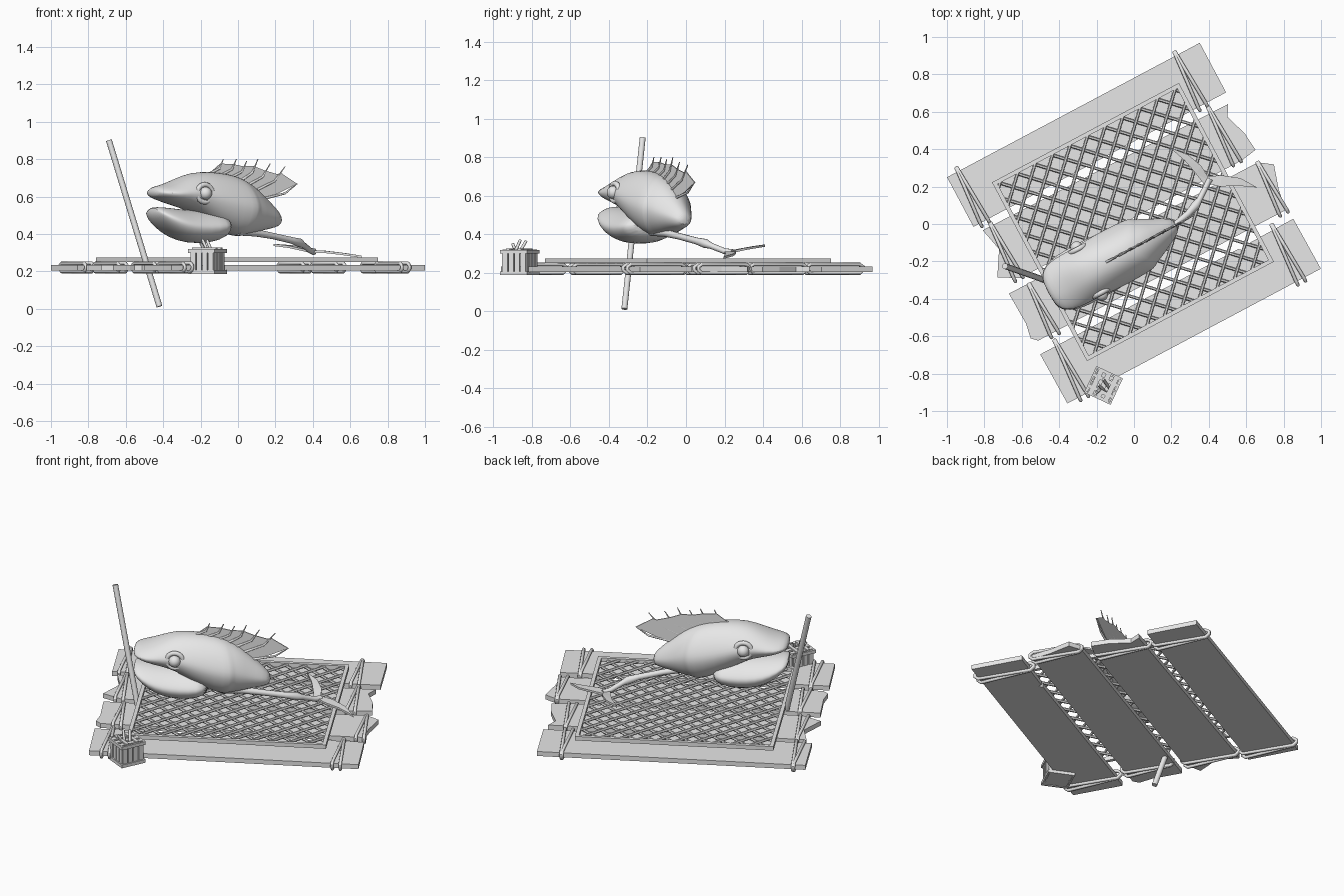
import bpy, bmesh, math, random
from mathutils import Vector, Matrix

random.seed(4)
if "Cube" in bpy.data.objects:
    bpy.data.objects.remove(bpy.data.objects["Cube"])

grey = bpy.data.materials.new("plain grey")
grey.use_nodes = True
grey.diffuse_color = (0.8, 0.8, 0.8, 1)
grey.node_tree.nodes["Principled BSDF"].inputs["Base Color"].default_value = (0.8, 0.8, 0.8, 1)

YAW = Matrix.Rotation(math.radians(28), 4, 'Z')
FISH_V = -0.11


def raft(u, v, z):
    """Raft axes (along plank, across planks, up) to world."""
    return YAW @ Vector((u, v, z))


def fish(x, z, side=0.0):
    """Point on the fish, measured along its profile."""
    return raft((x - 0.05) / 0.883, FISH_V + side, z)


def activate(ob):
    bpy.ops.object.select_all(action='DESELECT')
    ob.select_set(True)
    bpy.context.view_layer.objects.active = ob


def finish(name, bm, smooth=None, subdiv=0):
    bmesh.ops.recalc_face_normals(bm, faces=bm.faces[:])
    mesh = bpy.data.meshes.new(name)
    bm.to_mesh(mesh)
    bm.free()
    ob = bpy.data.objects.new(name, mesh)
    bpy.context.collection.objects.link(ob)
    mesh.materials.append(grey)
    if subdiv:
        ob.modifiers.new("subdivision", 'SUBSURF').levels = subdiv
    if smooth:
        activate(ob)
        bpy.ops.object.shade_smooth_by_angle(angle=math.radians(smooth))
    return ob


def plate(name, outline, depth):
    """Flat outline given thickness along the depth vector."""
    bm = bmesh.new()
    face = bm.faces.new([bm.verts.new(p) for p in outline])
    new = bmesh.ops.extrude_face_region(bm, geom=[face])["geom"]
    bmesh.ops.translate(bm, vec=depth, verts=[g for g in new if isinstance(g, bmesh.types.BMVert)])
    bmesh.ops.triangulate(bm, faces=[f for f in bm.faces if len(f.verts) > 4])
    return finish(name, bm)


def tubes(name, paths, radius, closed=False, taper=None, res=2):
    """Round rods along point paths, turned into a mesh."""
    cu = bpy.data.curves.new(name, 'CURVE')
    cu.dimensions = '3D'
    cu.bevel_depth, cu.bevel_resolution = radius, res
    cu.use_fill_caps = not closed
    for pts in paths:
        sp = cu.splines.new('POLY')
        sp.points.add(len(pts) - 1)
        for i, p in enumerate(pts):
            sp.points[i].co = (*p, 1)
            sp.points[i].radius = taper[i] if taper else 1
        sp.use_cyclic_u = closed
    ob = bpy.data.objects.new(name, cu)
    bpy.context.collection.objects.link(ob)
    cu.materials.append(grey)
    activate(ob)
    bpy.ops.object.convert(target='MESH')
    bpy.ops.object.shade_smooth_by_angle(angle=math.radians(50))
    return ob


def loft(name, stations, seg=24):
    """Fish skin through (u, top, bottom, half width, side bulge) sections."""
    bm = bmesh.new()
    rings = []
    for u, top, bot, hw, bulge in stations:
        ring = []
        for k in range(seg):
            a = math.tau * k / seg
            c, s = math.cos(a), math.sin(a)
            side = hw * math.copysign(abs(c) ** 0.85, c) * (1 - 0.25 * max(0, s))
            z = (top + bot) / 2 + (top - bot) / 2 * s
            ring.append(bm.verts.new(raft(u + bulge * c * c, FISH_V + side, z)))
        rings.append(ring)
    for a, b in zip(rings, rings[1:]):
        for k in range(seg):
            n = (k + 1) % seg
            bm.faces.new((a[k], a[n], b[n], b[k]))
    bm.faces.new(rings[0])
    bm.faces.new(rings[-1])
    return finish(name, bm, smooth=60, subdiv=1)


# Raft planks, the middle two with broken ends
planks = {
    "back_plank": [(-.765, .39), (.765, .39), (.765, .69), (-.765, .69)],
    "inner_back_plank": [(-.67, .03), (.67, .03), (.76, .045), (.75, .15), (.71, .27), (.745, .33),
                         (-.73, .35), (-.70, .22), (-.78, .09)],
    "inner_front_plank": [(-.745, -.31), (.75, -.315), (.77, -.2), (.81, -.07), (.74, -.02),
                          (-.765, -.015), (-.76, -.2), (-.775, -.28)],
    "front_plank": [(-.765, -.68), (.77, -.68), (.765, -.375), (.46, -.38), (.45, -.4), (.43, -.38), (-.77, -.38)],
}
for name, outline in planks.items():
    plate(name, [raft(u, v, 0.205) for u, v in outline], (0, 0, 0.028))

# Two rope loops round each plank end
for name, v0, v1, left, right in (("back", .37, .71, -.70, .62), ("inner_back", .025, .365, -.68, .64),
                                  ("inner_front", -.33, -.02, -.65, .735), ("front", -.70, -.35, -.67, .645)):
    loops = []
    for u in (left, right):
        for off, skew in ((-.012, .012), (.014, -.008)):
            ring = [(v0, .215), (v0 + .02, .198), (v1 - .02, .198), (v1, .215),
                    (v1, .23), (v1 - .02, .243), (v0 + .02, .243), (v0, .23)]
            loops.append([raft(u + off + (skew if v > (v0 + v1) / 2 else -skew), v, z) for v, z in ring])
    tubes(name + "_rope", loops, 0.0095, closed=True)

# Grating: square frame and two layers of diagonal bars
U, V0, V1 = 0.555, -0.518, 0.542
corners = [(-U, V0), (U, V0), (U, V1), (-U, V1)]
for i, (a, b) in enumerate(zip(corners, corners[1:] + corners[:1])):
    along_u = a[1] == b[1]
    w = Vector((0, .011)) if along_u else Vector((.011, 0))
    e = Vector((.011, 0)) if along_u else Vector((0, .011))
    p, q = Vector(a), Vector(b)
    if (q - p).dot(e) < 0:
        p, q = q, p
    quad = [p - e - w, q + e - w, q + e + w, p - e + w]
    plate("grating_frame_%d" % (i + 1), [raft(c.x, c.y, .25) for c in quad], (0, 0, .025))
for name, sign, z in (("grating_bars_one", 1, .264), ("grating_bars_two", -1, .256)):
    bars = []
    for k in range(-11, 12):
        c = k * 0.106
        lo = max(-U, min(sign * (V0 - c), sign * (V1 - c)))
        hi = min(U, max(sign * (V0 - c), sign * (V1 - c)))
        if hi - lo > 0.02:
            bars.append([raft(u, c + sign * u, z) for u in (lo, hi)])
    tubes(name, bars, 0.0085, res=1)

# Leaning pole
tubes("pole", [[(-.69, -.225, .9), (-.42, -.32, .012)]], 0.016, res=3)

# Fish: head and body, lower jaw
loft("fish_head", [(-.578, .64, .605, .06, 0), (-.555, .655, .59, .115, 0), (-.50, .665, .57, .145, 0),
                   (-.42, .70, .545, .15, 0), (-.34, .73, .52, .15, 0), (-.23, .735, .45, .16, 0),
                   (-.11, .72, .39, .158, .02), (-.055, .70, .385, .152, .05), (-.045, .695, .39, .135, .05),
                   (.02, .665, .40, .122, .02), (.09, .605, .42, .095, 0), (.16, .545, .432, .06, 0),
                   (.2, .50, .45, .03, 0)])
loft("lower_jaw", [(-.578, .54, .505, .07, 0), (-.555, .545, .46, .122, 0), (-.48, .54, .395, .155, 0),
                   (-.40, .53, .358, .162, 0), (-.30, .525, .346, .162, 0), (-.20, .525, .36, .162, 0),
                   (-.145, .50, .395, .135, 0)])

# Eyes in raised sockets
for name, side in (("right", -1), ("left", 1)):
    bm = bmesh.new()
    bmesh.ops.create_uvsphere(bm, u_segments=20, v_segments=12, radius=0.034,
                              matrix=Matrix.Translation(raft(-.33, FISH_V + side * .142, .617)))
    finish(name + "_eye", bm, smooth=60)
    ring = [raft(-.33 + .046 * math.cos(t), FISH_V + side * .132, .617 + .046 * math.sin(t))
            for t in (math.tau * k / 24 for k in range(24))]
    tubes(name + "_eye_socket", [ring], 0.014, closed=True)

# Dorsal fin: spines and the web between them
tips = [(-.08, .80), (-.01, .80), (.045, .79), (.105, .80), (.17, .775), (.25, .76), (.315, .668)]
roots = [(-.16, .72), (-.10, .71), (-.05, .695), (0, .675), (.04, .655), (.08, .625), (.12, .585)]
spines, web = [], []
for (rx, rz), (tx, tz) in zip(roots, tips):
    bend = (rx * .4 + tx * .6 + .012, rz * .5 + tz * .5 - .01)
    spines.append([fish(rx, rz), fish(*bend), fish(tx, tz)])
    web.append(fish(rx * .3 + tx * .7 + .01, rz * .3 + tz * .7))
web[-1] = fish(*tips[-1])
web.insert(-1, fish(.23, .725))
tubes("fin_spines", spines, 0.0075, taper=[1, .8, .3])
plate("fin_web", [fish(-.17, .71)] + web + [fish(.21, .615)] + [fish(*r) for r in roots[::-1]],
      raft(0, .006, 0))

# Bare backbone and forked tail
tubes("backbone", [[(0, -.18, .415), (.1, -.1, .405), (.19, -.03, .388), (.29, .055, .365), (.33, .1, .352),
                    (.35, .13, .34), (.385, .2, .312), (.405, .24, .305)]],
      0.02, taper=[1.2, 1, .85, .9, 1.2, .8, .75, .9], res=3)
plate("tail_upper_lobe", [(.38, .205, .30), (.41, .23, .30), (.36, .31, .318), (.29, .37, .328),
                          (.19, .41, .335), (.27, .34, .325), (.33, .27, .312)], (0, 0, .012))
plate("tail_lower_lobe", [(.38, .22, .30), (.46, .20, .298), (.55, .205, .288), (.66, .195, .272),
                          (.57, .245, .286), (.47, .26, .298), (.39, .255, .30)], (0, 0, .012))

# Slatted crate with loose sticks
CRATE = Matrix.Translation((-.163, -.863, .253)) @ Matrix.Rotation(math.radians(-25), 4, 'Z')


def crate_boxes(name, boxes):
    bm = bmesh.new()
    for centre, size, turn in boxes:
        m = CRATE @ turn @ Matrix.Translation(centre) @ Matrix.Diagonal((*size, 1))
        bmesh.ops.create_cube(bm, size=1, matrix=m)
    finish(name, bm)


slats, rails = [], []
for quarter in range(4):
    turn = Matrix.Rotation(quarter * math.pi / 2, 4, 'Z')
    for k in range(4):
        slats.append(((-.051 + .034 * k, -.066, random.uniform(-.004, .004)), (.028, .01, .12), turn))
    for z in (-.056, .056):
        rails.append(((0, -.073, z), (.154, .01, .02), turn))
crate_boxes("crate_slats", slats)
crate_boxes("crate_rails", rails)
flat = Matrix.Identity(4)
crate_boxes("crate_floor", [((0, 0, -.058), (.13, .13, .01), flat)])
crate_boxes("crate_lid_slats", [((-.045 + .045 * k, 0, .062), (.028, .14, .009), flat) for k in range(3)]
            + [((0, y, .07), (.14, .02, .008), flat) for y in (-.035, .03)])
tubes("crate_sticks", [[(-.15, -.90, .28), (-.19, -.86, .37)], [(-.13, -.88, .28), (-.165, -.83, .365)],
                       [(-.16, -.87, .28), (-.20, -.90, .35)]], 0.008)
